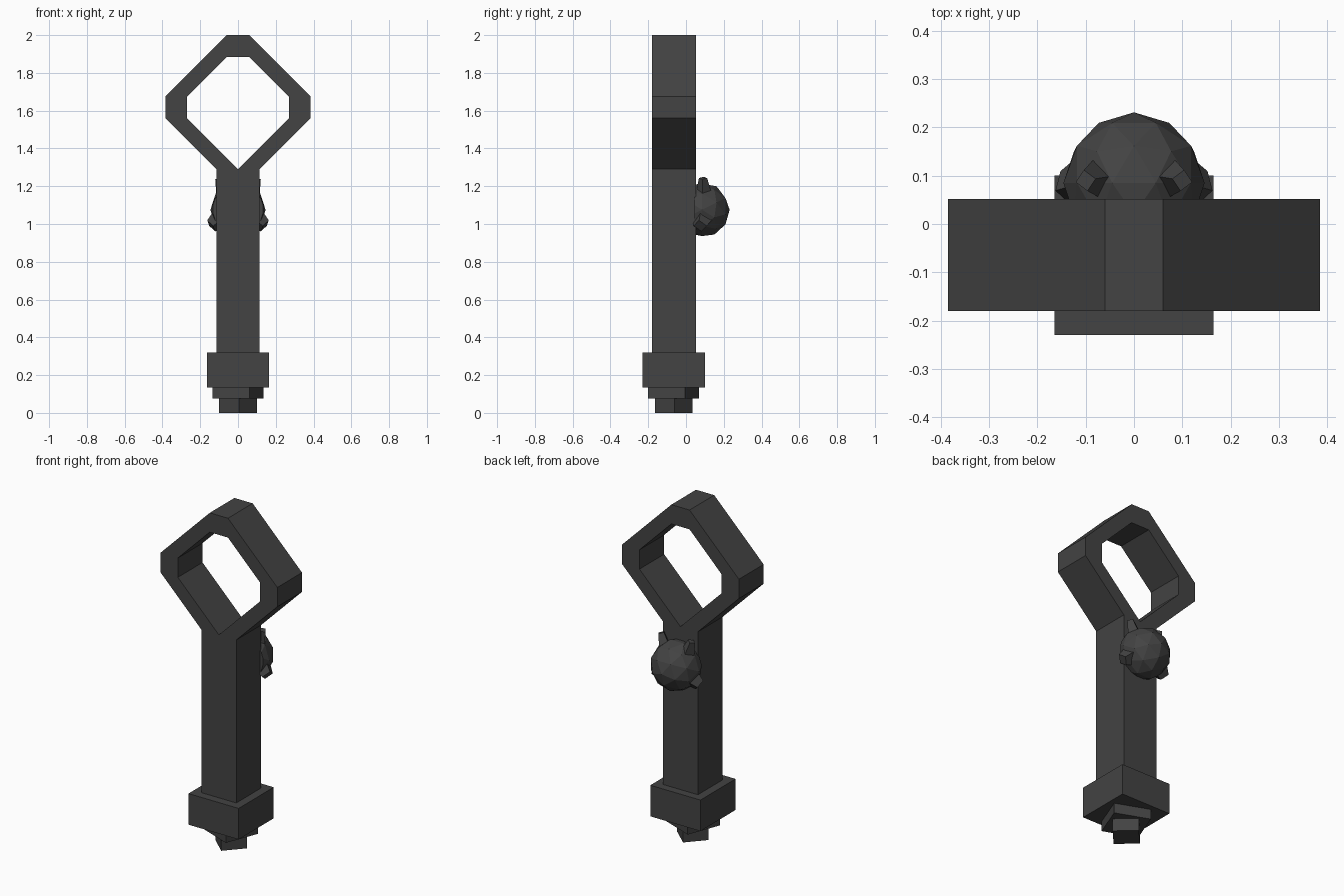
import bpy, bmesh
from math import radians
from mathutils import Vector, Matrix

if "Cube" in bpy.data.objects:
    bpy.data.objects.remove(bpy.data.objects["Cube"])

mat = bpy.data.materials.new("dark grey iron")
mat.diffuse_color = (0.056, 0.056, 0.056, 1)
mat.use_nodes = True
mat.node_tree.nodes["Principled BSDF"].inputs["Base Color"].default_value = mat.diffuse_color
CY = -0.065  # y of the handle axis


def finish(bm, name):
    bmesh.ops.recalc_face_normals(bm, faces=bm.faces)
    me = bpy.data.meshes.new(name)
    bm.to_mesh(me)
    bm.free()
    me.materials.append(mat)
    ob = bpy.data.objects.new(name, me)
    bpy.context.collection.objects.link(ob)
    return ob


def square_prism(name, p, q, z0, z1):
    """Square prism with one corner at (p, q) from the axis."""
    bm = bmesh.new()
    corners = [(p, q), (-q, p), (-p, -q), (q, -p)]
    f = bm.faces.new([bm.verts.new((x, y + CY, z0)) for x, y in corners])
    ext = bmesh.ops.extrude_face_region(bm, geom=[f])["geom"]
    bmesh.ops.translate(bm, vec=(0, 0, z1 - z0),
                        verts=[v for v in ext if isinstance(v, bmesh.types.BMVert)])
    finish(bm, name)


# Handle and open ring: one flat profile, extruded along y
half_outer = [(0.115, 1.29), (0.385, 1.56), (0.385, 1.675), (0.06, 2.0)]
half_inner = [(0, 1.29), (0.27, 1.56), (0.27, 1.675), (0.06, 1.885)]
mirror = lambda pts: pts + [(-x, z) for x, z in reversed(pts)]
outer, inner = mirror(half_outer), mirror(half_inner)
bm = bmesh.new()
cache = {}


def vert(p):
    key = (round(p[0], 4) + 0.0, p[1])
    if key not in cache:
        cache[key] = bm.verts.new((p[0], -0.18, p[1]))
    return cache[key]


for i in range(7):
    bm.faces.new([vert(p) for p in (outer[i], outer[i + 1], inner[i + 1], inner[i])])
bm.faces.new([vert(p) for p in ((-0.115, 0.3), (0.115, 0.3), (0.115, 1.29),
                                (0, 1.29), (-0.115, 1.29))])
ext = bmesh.ops.extrude_face_region(bm, geom=bm.faces[:])["geom"]
bmesh.ops.translate(bm, vec=(0, 0.232, 0),
                    verts=[v for v in ext if isinstance(v, bmesh.types.BMVert)])
finish(bm, "handle_and_ring")

# Stepped foot: collar and two twisted blocks
square_prism("collar", 0.165, 0.165, 0.135, 0.32)
square_prism("twisted_block", 0.135, 0.06, 0.075, 0.135)
square_prism("bottom_block", 0.1, 0.005, 0.0, 0.075)

# Faceted knob on the back, cut flat where it meets the handle
C = Vector((0, 0.085, 1.075))
bm = bmesh.new()
bmesh.ops.create_icosphere(bm, subdivisions=2, radius=0.146)
bmesh.ops.transform(bm, verts=bm.verts, matrix=Matrix.Translation(C)
                    @ Matrix.Rotation(radians(-90), 4, 'X') @ Matrix.Rotation(radians(90), 4, 'Z'))
cut = bmesh.ops.bisect_plane(bm, geom=bm.verts[:] + bm.edges[:] + bm.faces[:],
                             plane_co=(0, 0.045, 0), plane_no=(0, -1, 0), clear_outer=True)
bmesh.ops.holes_fill(bm, edges=[e for e in bm.edges if e.is_boundary])
finish(bm, "knob")


# Small tapered spurs around the knob
def spur(name, a, b, r1, r2):
    a, b = Vector(a), Vector(b)
    d = b - a
    bm = bmesh.new()
    bmesh.ops.create_cone(bm, cap_ends=True, segments=4, radius1=r1, radius2=r2, depth=d.length)
    bmesh.ops.transform(bm, verts=bm.verts, matrix=Matrix.Translation((a + b) / 2)
                        @ d.to_track_quat('Z', 'Y').to_matrix().to_4x4())
    finish(bm, name)


for s, side in ((1, "right"), (-1, "left")):
    spur("upper_spur_" + side, (s * 0.07, 0.095, 1.15), (s * 0.1, 0.09, 1.243), 0.046, 0.022)
    spur("lower_spur_" + side, (s * 0.09, 0.09, 1.03), (s * 0.142, 0.075, 0.99), 0.06, 0.036)
